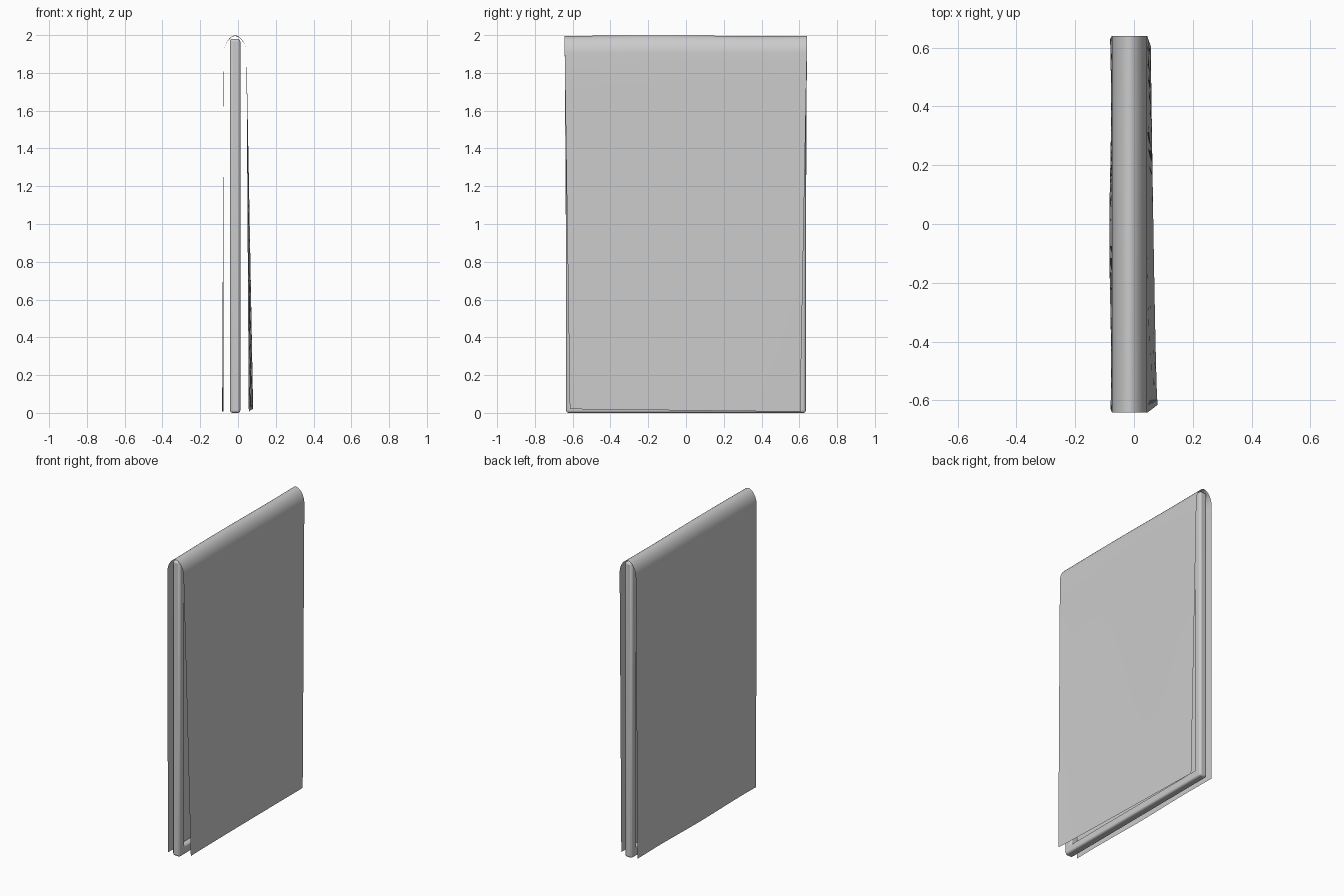
import bpy, bmesh, math

cube = bpy.data.objects.get("Cube")
if cube:
    bpy.data.objects.remove(cube, do_unlink=True)

grey = bpy.data.materials.new("plain grey")
grey.use_nodes = True
colour = (0.6, 0.6, 0.6, 1)
grey.diffuse_color = colour
grey.node_tree.nodes["Principled BSDF"].inputs["Base Color"].default_value = colour


def finish(bm, name, angle):
    mesh = bpy.data.meshes.new(name)
    bmesh.ops.recalc_face_normals(bm, faces=bm.faces)
    bm.to_mesh(mesh)
    bm.free()
    mesh.materials.append(grey)
    obj = bpy.data.objects.new(name, mesh)
    bpy.context.collection.objects.link(obj)
    bpy.ops.object.select_all(action="DESELECT")
    obj.select_set(True)
    bpy.context.view_layer.objects.active = obj
    bpy.ops.object.shade_smooth_by_angle(angle=math.radians(angle))
    return obj


# Open rectangular frame of square bar with rounded edges
bm = bmesh.new()
half_y, top, bar = 0.635, 1.98, 0.055
loops = []
for inset in (0, bar):
    for x in (-0.043, 0.012):
        corners = [(-half_y + inset, inset), (half_y - inset, inset),
                   (half_y - inset, top - inset), (-half_y + inset, top - inset)]
        loops.append([bm.verts.new((x, y, z)) for y, z in corners])
for a, b in ((0, 1), (1, 3), (3, 2), (2, 0)):
    for i in range(4):
        j = (i + 1) % 4
        bm.faces.new((loops[a][i], loops[a][j], loops[b][j], loops[b][i]))
frame = finish(bm, "frame", 50)
bevel = frame.modifiers.new("rounded edges", "BEVEL")
bevel.width = 0.013
bevel.segments = 3


# Cloth folded over the frame: two hanging panels joined by a pointed arch
def mix(a, b, t):
    return a + (b - a) * t


CENTRE, HALF, SPRING, RISE = -0.015, 0.06, 1.9, 0.097
SIDE_ROWS, ARCH_ROWS, COLUMNS = 10, 16, 24


def cloth_point(row, v):
    """row runs from the -x hem over the fold to the +x hem; v is 0 to 1 along y."""
    ripple = math.sin(v * 9 + 0.5)
    if SIDE_ROWS <= row <= SIDE_ROWS + ARCH_ROWS:
        a = math.pi * (1 - (row - SIDE_ROWS) / ARCH_ROWS)
        c = math.cos(a)
        x = CENTRE + HALF * math.copysign(abs(c) ** 1.15, c)
        z = SPRING + RISE * math.sin(a) + 0.002 * math.sin(v * 7 - 1) * math.sin(a)
        return x, mix(-0.642, 0.64, v), z
    if row < SIDE_ROWS:
        t = 1 - row / SIDE_ROWS
        x = CENTRE - HALF - 0.006 * t + 0.003 * ripple * t
        return x, mix(mix(-0.642, -0.63, t), mix(0.64, 0.63, t), v), mix(SPRING, 0.008, t)
    t = (row - SIDE_ROWS - ARCH_ROWS) / SIDE_ROWS
    hem = mix(0.08, 0.057, v ** 0.7)
    x = mix(CENTRE + HALF, hem, t) + 0.002 * ripple * t * (1 - t)
    y = mix(mix(-0.642, -0.615, t), mix(0.64, 0.605, t), v)
    return x, y, mix(SPRING, mix(0.02, 0.006, v), t)


bm = bmesh.new()
rows = [[bm.verts.new(cloth_point(r, c / COLUMNS)) for c in range(COLUMNS + 1)]
        for r in range(2 * SIDE_ROWS + ARCH_ROWS + 1)]
for lower, upper in zip(rows, rows[1:]):
    for c in range(COLUMNS):
        bm.faces.new((lower[c], lower[c + 1], upper[c + 1], upper[c]))
finish(bm, "draped_cloth", 60)
